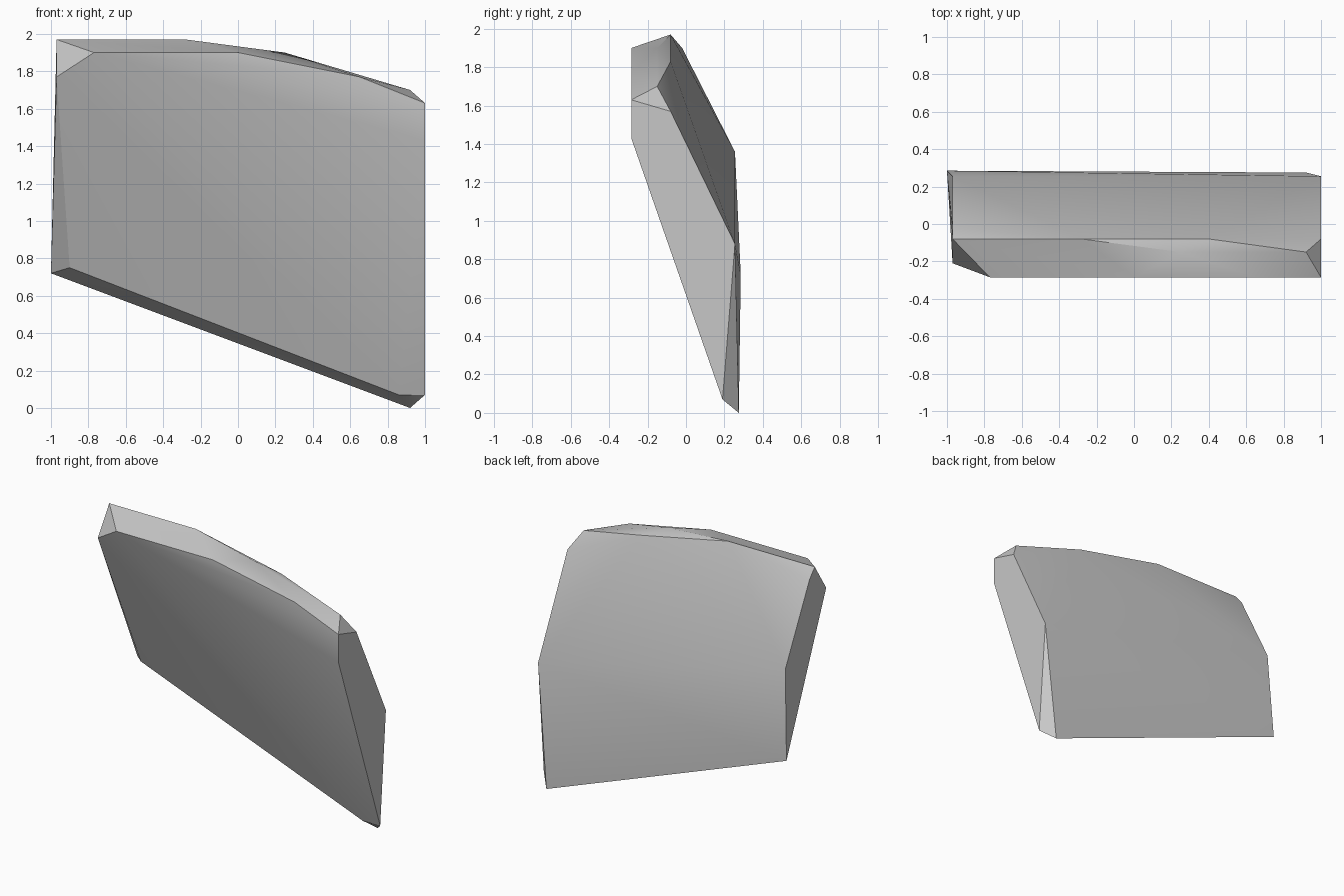
import bpy, bmesh, math

cube = bpy.data.objects.get("Cube")
if cube:
    bpy.data.objects.remove(cube, do_unlink=True)

# Plain grey material
grey = bpy.data.materials.new("plain_grey")
grey.use_nodes = True
colour = (0.57, 0.57, 0.57, 1)
grey.diffuse_color = colour
grey.node_tree.nodes["Principled BSDF"].inputs["Base Color"].default_value = colour

# Edge lines that bound the faceted plate
front_top = [(-0.97, -0.21, 1.77), (-0.77, -0.285, 1.90), (0, -0.285, 1.90),
             (0.65, -0.285, 1.77), (1, -0.285, 1.63), (1, -0.285, 1.43)]
ridge = [(-0.97, -0.08, 1.97), (-0.28, -0.08, 1.97), (0.25, -0.15, 1.90),
         (0.92, -0.15, 1.70), (1, -0.08, 1.57)]
back_bend = [(0.4, -0.08, 1.83), (-0.97, -0.02, 1.90),
             (-0.97, 0.255, 1.36), (1, 0.255, 0.88)]
bottom = [(-1, 0.285, 0.72), (-0.9, 0.18, 0.75), (0.86, 0.19, 0.07),
          (1, 0.19, 0.07), (0.92, 0.275, 0)]

# Skin the edge lines into one closed solid
bm = bmesh.new()
for line in (front_top, ridge, back_bend, bottom):
    for point in line:
        bm.verts.new(point)
bmesh.ops.convex_hull(bm, input=list(bm.verts))
bmesh.ops.delete(bm, geom=[v for v in bm.verts if not v.link_faces], context="VERTS")
bmesh.ops.dissolve_limit(bm, angle_limit=math.radians(0.5),
                         verts=list(bm.verts), edges=list(bm.edges))
bmesh.ops.recalc_face_normals(bm, faces=list(bm.faces))

mesh = bpy.data.meshes.new("faceted_plate")
bm.to_mesh(mesh)
bm.free()
mesh.materials.append(grey)
plate = bpy.data.objects.new("faceted_plate", mesh)
bpy.context.collection.objects.link(plate)

# Soft shading on the broad faces, crisp rim edges
bpy.ops.object.select_all(action="DESELECT")
plate.select_set(True)
bpy.context.view_layer.objects.active = plate
bpy.ops.object.shade_smooth_by_angle(angle=math.radians(30))
